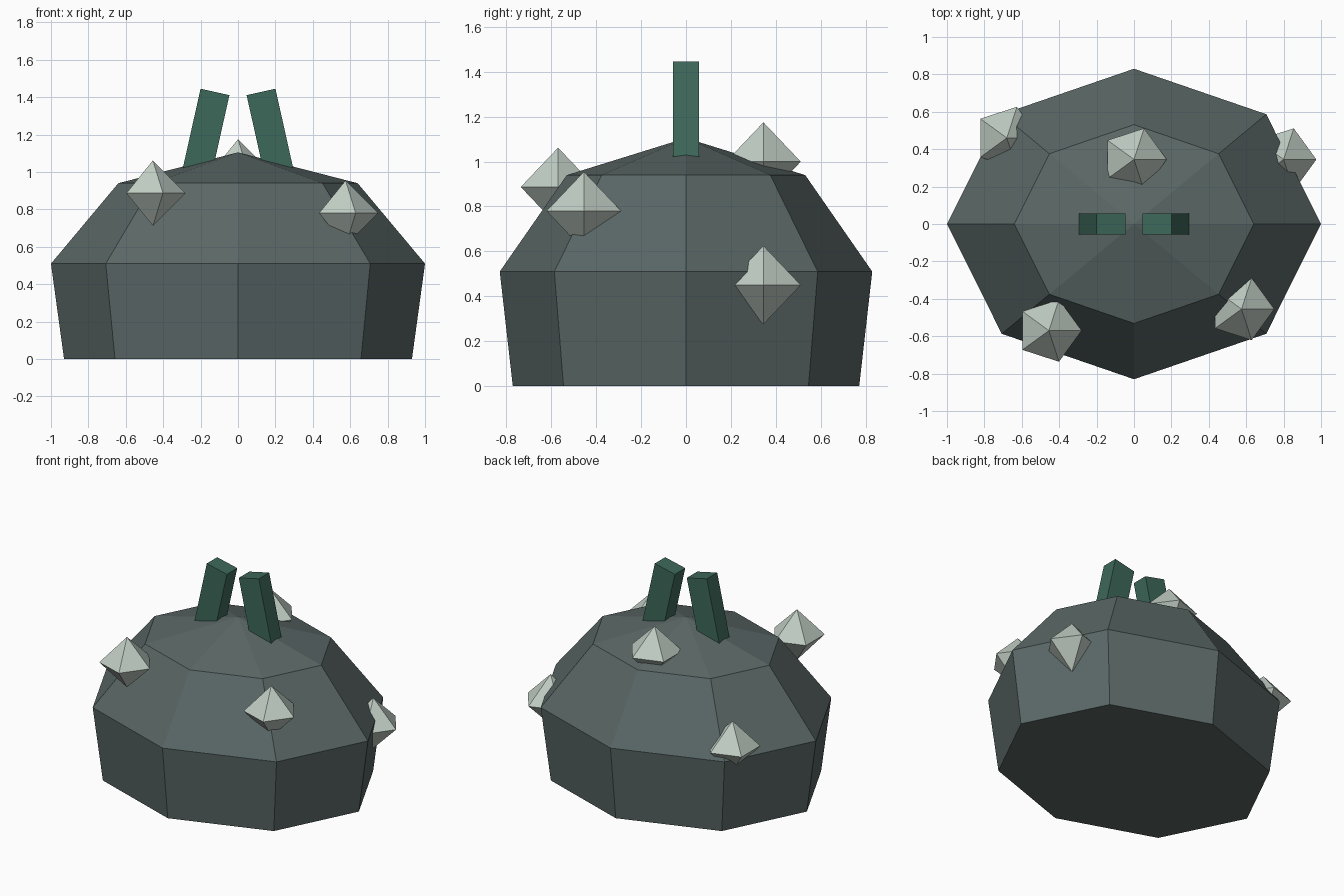
import bpy, bmesh, math
from mathutils import Matrix

cube = bpy.data.objects.get("Cube")
if cube:
    bpy.data.objects.remove(cube, do_unlink=True)


def material(name, rgb):
    mat = bpy.data.materials.new(name)
    mat.use_nodes = True
    colour = (*rgb, 1.0)
    mat.diffuse_color = colour
    mat.node_tree.nodes["Principled BSDF"].inputs["Base Color"].default_value = colour
    return mat


slate = material("slate grey", (0.102, 0.136, 0.133))
bone = material("pale bone", (0.53, 0.61, 0.55))
green = material("dark green", (0.047, 0.138, 0.1))


def add_object(name, bm, mat, location=(0, 0, 0)):
    bmesh.ops.recalc_face_normals(bm, faces=bm.faces)
    mesh = bpy.data.meshes.new(name)
    bm.to_mesh(mesh)
    bm.free()
    mesh.materials.append(mat)
    obj = bpy.data.objects.new(name, mesh)
    obj.location = location
    bpy.context.collection.objects.link(obj)
    return obj


def lathe(profile, apex, sides, depth=1.0, nadir=None):
    """Faceted rings of (radius, z), closed by an apex and a flat or pointed base."""
    bm = bmesh.new()
    rings = []
    for radius, z in profile:
        angles = [math.tau * i / sides for i in range(sides)]
        rings.append([bm.verts.new((radius * math.cos(a), depth * radius * math.sin(a), z))
                      for a in angles])
    top = bm.verts.new((0, 0, apex))
    base = bm.verts.new((0, 0, nadir)) if nadir is not None else None
    for i in range(sides):
        j = (i + 1) % sides
        for low, high in zip(rings, rings[1:]):
            bm.faces.new((low[i], low[j], high[j], high[i]))
        bm.faces.new((rings[-1][i], rings[-1][j], top))
        if base:
            bm.faces.new((rings[0][j], rings[0][i], base))
    if not base:
        bm.faces.new(rings[0][::-1])
    return bm


# Eight-sided domed body
body = lathe([(0.93, 0), (1.0, 0.51), (0.64, 0.94)], 1.105, 8, depth=0.83)
add_object("body", body, slate)

# Five-sided double-pointed spikes set into the shell
spikes = {
    "front_right_spike": (-0.455, -0.57, 0.887),
    "front_left_spike": (0.575, -0.455, 0.78),
    "left_spike": (0.80, 0.345, 0.45),
    "back_top_spike": (0, 0.345, 1.0),
    "back_right_spike": (-0.68, 0.46, 0.565),
}
SIZE = 0.175
for name, place in spikes.items():
    add_object(name, lathe([(SIZE, 0)], SIZE, 5, nadir=-SIZE), bone, place)

# Pair of square posts leaning together at the top
LENGTH = 0.46
for side, name in ((-1, "right_post"), (1, "left_post")):
    bm = bmesh.new()
    bmesh.ops.create_cube(bm, size=1.0)
    bmesh.ops.scale(bm, vec=(0.158, 0.114, LENGTH), verts=bm.verts)
    bmesh.ops.translate(bm, vec=(0, 0, -LENGTH / 2), verts=bm.verts)
    bmesh.ops.rotate(bm, cent=(0, 0, 0), verts=bm.verts,
                     matrix=Matrix.Rotation(-side * 0.22, 3, "Y"))
    add_object(name, bm, green, (side * 0.123, 0, 1.428))
